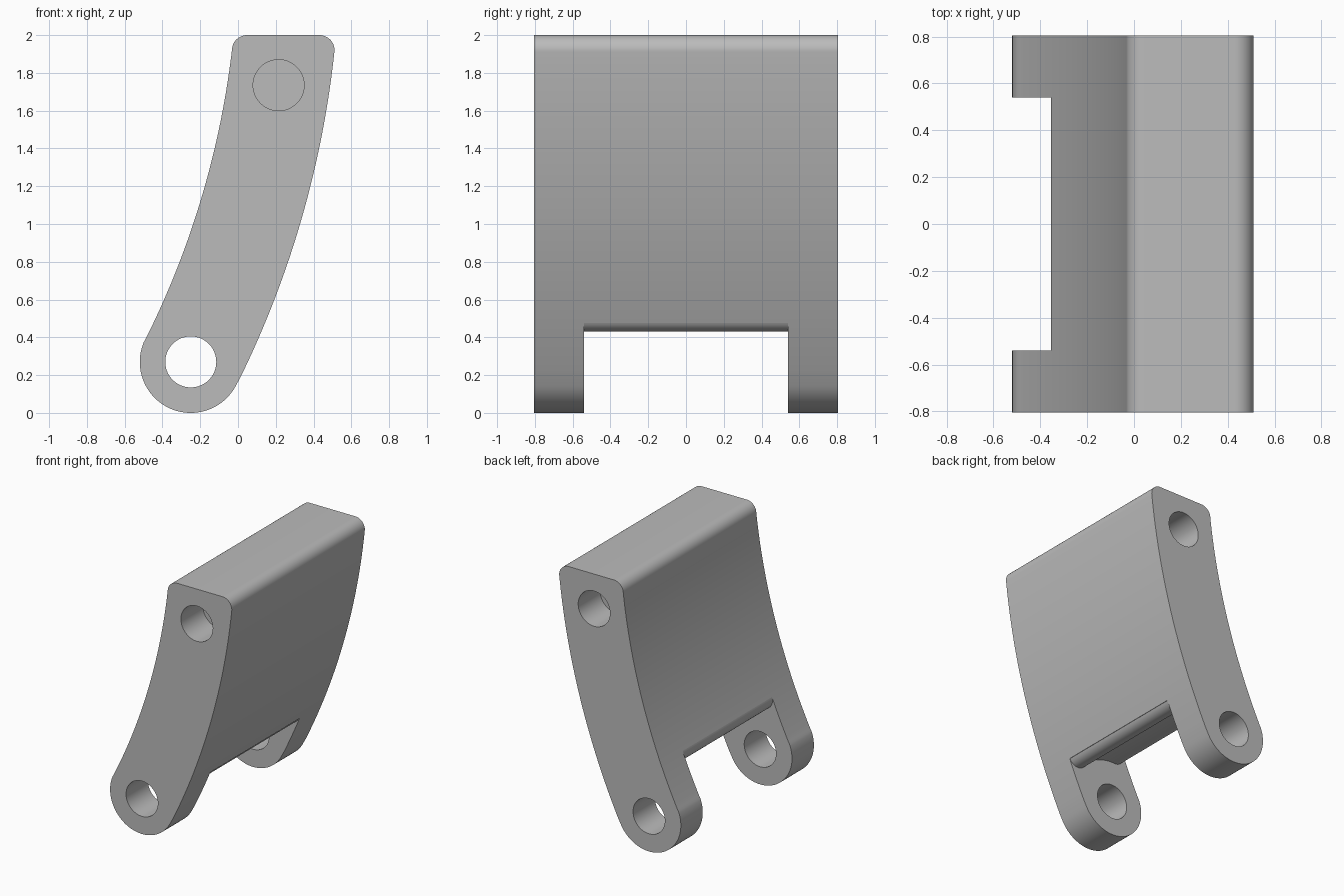
import bpy, bmesh
from math import sin, cos, atan2, degrees, radians
from mathutils import Vector, Matrix

if "Cube" in bpy.data.objects:
    bpy.data.objects.remove(bpy.data.objects["Cube"])

HALF_WIDTH = 0.805      # half of the width along y
SLOT_HALF = 0.54        # half of the slot between the two ears
LUG = Vector((-0.25, 0.27))        # lower pivot, in x and z
PIN = Vector((0.215, 1.735))       # upper pin hole
BEND = Vector((-4.64, 2.465))      # shared centre of both long curved sides
INNER, OUTER = 4.64, 5.18          # radii of the curved sides
HOLE, FILLET = 0.135, 0.08


def heading(a, b):
    return degrees(atan2(b.y - a.y, b.x - a.x))


def arc(centre, radius, start, end, steps):
    angles = [radians(start + (end - start) * i / steps) for i in range(steps + 1)]
    return [centre + radius * Vector((cos(a), sin(a))) for a in angles]


def prism(name, outline, y0, y1):
    """Extrude an x-z outline from y0 to y1."""
    points = [p for i, p in enumerate(outline) if (p - outline[i - 1]).length > 0.002]
    bm = bmesh.new()
    face = bm.faces.new([bm.verts.new((p.x, y0, p.y)) for p in points])
    moved = bmesh.ops.extrude_face_region(bm, geom=[face])["geom"]
    bmesh.ops.translate(bm, vec=(0, y1 - y0, 0),
                        verts=[v for v in moved if isinstance(v, bmesh.types.BMVert)])
    bmesh.ops.recalc_face_normals(bm, faces=bm.faces)
    mesh = bpy.data.meshes.new(name)
    bm.to_mesh(mesh)
    bm.free()
    obj = bpy.data.objects.new(name, mesh)
    bpy.context.collection.objects.link(obj)
    return obj


def cut(target, cutter):
    """Subtract the cutter from the target, then discard it."""
    cutter.hide_render = True
    mod = target.modifiers.new("cut", "BOOLEAN")
    mod.operation, mod.solver, mod.object = "DIFFERENCE", "EXACT", cutter
    bpy.context.view_layer.objects.active = target
    bpy.ops.object.modifier_apply(modifier=mod.name)
    bpy.data.objects.remove(cutter)


# Curved link body with a round lower end and rounded top corners
top_left, top_right = Vector((0.048, 1.92)), Vector((0.431, 1.92))
low = heading(BEND, LUG)
left_top, right_top = heading(BEND, top_left), heading(BEND, top_right)
outline = (arc(LUG, (OUTER - INNER) / 2, low + 180, low + 360, 48)
           + arc(BEND, OUTER, low, right_top, 40)
           + arc(top_right, FILLET, right_top, 90, 14)
           + arc(top_left, FILLET, 90, left_top + 180, 14)
           + arc(BEND, INNER, left_top, low, 40))
body = prism("curved_link", outline, -HALF_WIDTH, HALF_WIDTH)

# Slot between the ears: concave arc around the pivot, rounded at both ends
left, right = Vector((-0.275, 0.669)), Vector((0.068, 0.511))
slot = (arc(left, FILLET, heading(left, BEND) + 3, heading(left, LUG) + 360, 16)
        + arc(LUG, 0.32, heading(LUG, left), heading(LUG, right), 24)
        + arc(right, FILLET, heading(right, LUG) + 360, heading(BEND, right) + 357, 16))
slot += [Vector((0.5, slot[-1].y)), Vector((0.5, -0.3)),
         Vector((-0.8, -0.3)), Vector((-0.8, slot[0].y))]
cut(body, prism("slot_cutter", slot, -SLOT_HALF, SLOT_HALF))

# Through hole in the ears, and a blind pin hole in each side
circle = arc(LUG, HOLE, 0, 360, 64)[:-1]
cut(body, prism("pivot_cutter", circle, -1, 1))
pin_circle = arc(PIN, HOLE, 0, 360, 64)[:-1]
for side in (-1, 1):
    cut(body, prism("pin_cutter", pin_circle, side * SLOT_HALF, side))

# Plain grey finish with crisp edges
grey = bpy.data.materials.new("plain_grey")
grey.use_nodes = True
colour = (0.5, 0.5, 0.5, 1)
grey.diffuse_color = colour
grey.node_tree.nodes["Principled BSDF"].inputs["Base Color"].default_value = colour
body.data.materials.clear()
body.data.materials.append(grey)
bpy.ops.object.select_all(action="DESELECT")
body.select_set(True)
bpy.context.view_layer.objects.active = body
bpy.ops.object.shade_smooth_by_angle(angle=radians(25))
